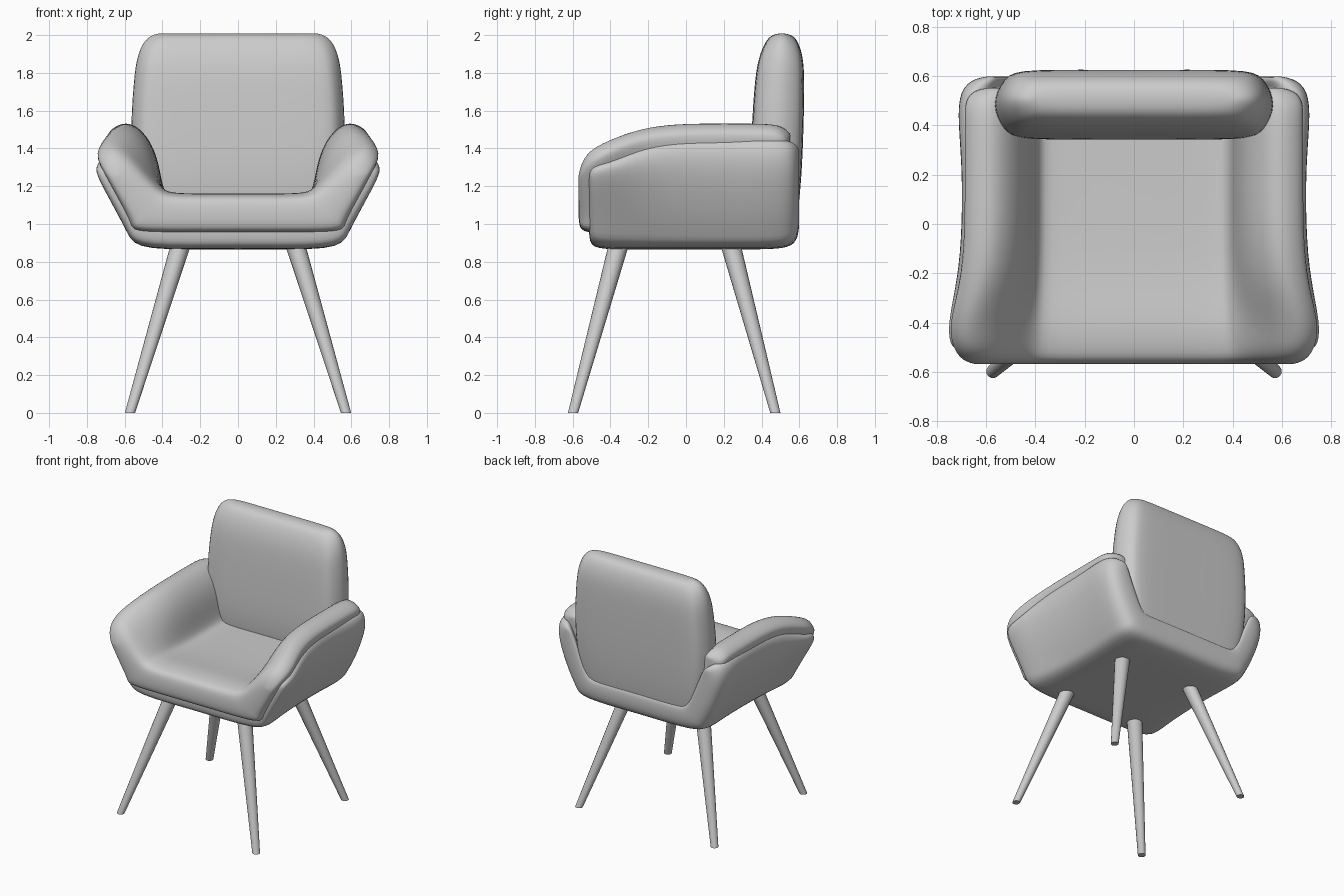
import bpy, bmesh, math
from mathutils import Vector

if "Cube" in bpy.data.objects:
    bpy.data.objects.remove(bpy.data.objects["Cube"])


def loft(name, rings, start, levels=2):
    """Skin closed rings, close both ends with a ladder of quads, subdivide."""
    bm = bmesh.new()
    loops = [[bm.verts.new(p) for p in ring] for ring in rings]
    n = len(rings[0])
    for a, b in zip(loops, loops[1:]):
        for i in range(n):
            j = (i + 1) % n
            bm.faces.new((a[i], a[j], b[j], b[i]))
    for loop in (loops[0], loops[-1]):
        for k in range(n // 2):
            ids = [(start + k) % n, (start + k + 1) % n,
                   (start - k - 1) % n, (start - k) % n]
            bm.faces.new([loop[i] for i in dict.fromkeys(ids)])
    bmesh.ops.recalc_face_normals(bm, faces=bm.faces)
    mesh = bpy.data.meshes.new(name)
    bm.to_mesh(mesh)
    bm.free()
    for f in mesh.polygons:
        f.use_smooth = True
    ob = bpy.data.objects.new(name, mesh)
    bpy.context.collection.objects.link(ob)
    if levels:
        mod = ob.modifiers.new("Smooth", "SUBSURF")
        mod.levels = mod.render_levels = levels
    return ob


def swell(ring):
    """Offset a ring so that its subdivided curve passes near the given points."""
    n = len(ring)
    return [p + (2 * p - ring[i - 1] - ring[(i + 1) % n]) / 6 for i, p in enumerate(ring)]


def section(half, y):
    """Mirror a half profile (x, z) into a full ring at depth y."""
    pts = half + [(-x, z) for x, z in half[-2:0:-1]]
    return swell([Vector((x, y, z)) for x, z in pts])


def mix(a, b, t):
    return [(p[0] + (q[0] - p[0]) * t, p[1] + (q[1] - p[1]) * t) for p, q in zip(a, b)]


def squeeze(half, sx, sz, zc):
    return [(x * sx, zc + (z - zc) * sz) for x, z in half]


# Padded seat with arms: trough profile, swept front to back
pad_mid = [(0, 1.14), (.30, 1.14), (.385, 1.17), (.42, 1.32), (.47, 1.44), (.54, 1.515),
           (.61, 1.53), (.675, 1.49), (.68, 1.42), (.60, 1.18), (.53, 1.02), (.46, .96), (0, .96)]
pad_tip = [(0, 1.17), (.31, 1.17), (.40, 1.20), (.49, 1.30), (.57, 1.39), (.65, 1.435),
           (.71, 1.43), (.755, 1.38), (.74, 1.32), (.65, 1.15), (.57, 1.0), (.50, .95), (0, .95)]
pad_nose = [(0, 1.12), (.31, 1.12), (.42, 1.14), (.49, 1.18), (.55, 1.23), (.60, 1.26),
            (.64, 1.26), (.66, 1.23), (.65, 1.19), (.59, 1.09), (.53, 1.01), (.47, .98), (0, .98)]
loft("seat_and_arm_padding", [section(h, y) for h, y in (
    (pad_nose, -.57),
    (mix(pad_nose, pad_tip, .65), -.535),
    (pad_tip, -.42),
    (mix(pad_tip, pad_mid, .72), -.25),
    (pad_mid, -.05),
    (pad_mid, .2),
    (pad_mid, .42),
    (squeeze(pad_mid, 1, .97, 1.2), .50),
    (squeeze(pad_mid, .94, .85, 1.2), .555))], 6)

# Outer shell under the padding
shell_mid = [(0, 1.05), (.30, 1.05), (.43, 1.06), (.50, 1.20), (.56, 1.35), (.60, 1.43),
             (.65, 1.45), (.69, 1.41), (.69, 1.28), (.61, 1.06), (.54, .94), (.45, .87), (0, .87)]
shell_tip = [(0, 1.05), (.35, 1.05), (.48, 1.08), (.56, 1.17), (.62, 1.25), (.67, 1.31),
             (.71, 1.33), (.745, 1.31), (.75, 1.26), (.66, 1.09), (.58, .95), (.48, .87), (0, .87)]
loft("outer_shell", [section(h, y) for h, y in (
    (squeeze(shell_tip, .95, .78, 1.08), -.515),
    (squeeze(shell_tip, .99, .95, 1.08), -.49),
    (shell_tip, -.40),
    (mix(shell_tip, shell_mid, .7), -.22),
    (shell_mid, -.02),
    (shell_mid, .25),
    (squeeze(shell_mid, 1.03, 1, 1.2), .46),
    (squeeze(shell_mid, 1.0, .96, 1.2), .56),
    (squeeze(shell_mid, .9, .8, 1.2), .60))], 6)


# Backrest: rounded slab stacked upwards
def slab(w, y0, y1, z):
    c, h = (y0 + y1) / 2, (y1 - y0) / 2
    right = [(0, -1), (w - .15, -1), (w - .05, -.75), (w, 0), (w - .05, .75), (w - .15, 1), (0, 1)]
    pts = right + [(-x, s) for x, s in right[-2:0:-1]]
    return swell([Vector((x, c + s * h, z)) for x, s in pts])


loft("backrest", [slab(*r) for r in (
    (.48, .42, .57, .95),
    (.52, .36, .59, 1.05),
    (.56, .34, .61, 1.25),
    (.572, .35, .62, 1.5),
    (.555, .365, .625, 1.75),
    (.54, .385, .62, 1.88),
    (.50, .425, .59, 1.975),
    (.44, .465, .55, 2.01))], 3)


# Tapered splayed legs
def circle(x, y, z, r, n=16):
    return [Vector((x + r * math.cos(a), y + r * math.sin(a), z))
            for a in (2 * math.pi * i / n for i in range(n))]


for label, foot_y, top_y in (("front", -.598, -.34), ("rear", .473, .22)):
    for side, s in (("left", -1), ("right", 1)):
        leg = loft(f"{label}_{side}_leg", [circle(s * .572, foot_y, 0, .027),
                                           circle(s * .285, top_y, .95, .056)], 0, 0)
        for f in leg.data.polygons:
            f.use_smooth = abs(f.normal.z) < .9
